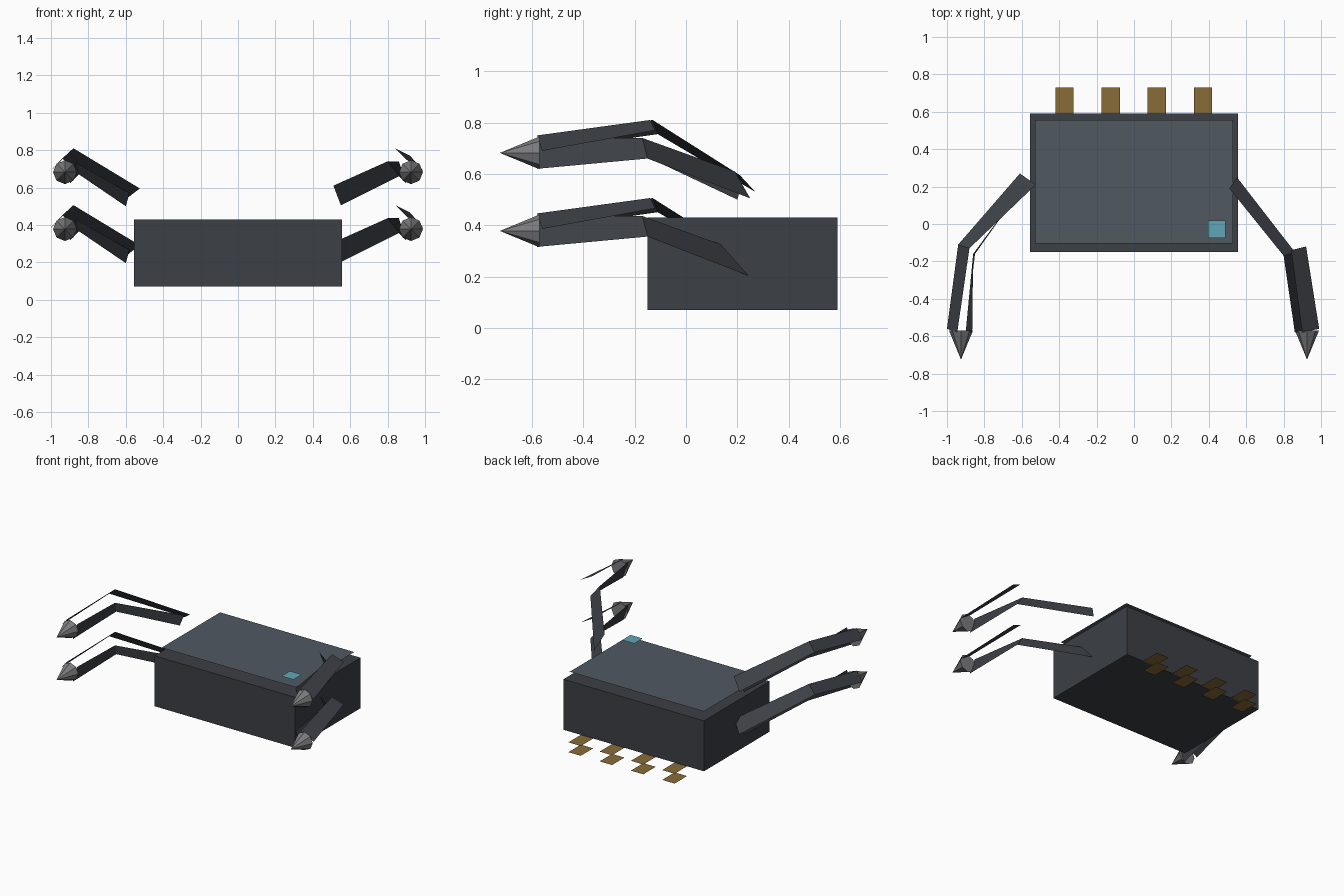
import bpy, math
from mathutils import Matrix

if "Cube" in bpy.data.objects:
    bpy.data.objects.remove(bpy.data.objects["Cube"])


def material(name, rgb):
    m = bpy.data.materials.new(name)
    m.diffuse_color = (*rgb, 1)
    m.use_nodes = True
    m.node_tree.nodes["Principled BSDF"].inputs["Base Color"].default_value = m.diffuse_color
    return m


DARK = material("dark_shell", (0.045, 0.05, 0.06))
SLATE = material("slate", (0.08, 0.10, 0.12))
GOLD = material("gold", (0.25, 0.15, 0.04))
BLUE = material("blue", (0.12, 0.38, 0.48))
STEEL = material("steel", (0.2, 0.2, 0.21))


def mesh_object(name, verts, faces, mat):
    me = bpy.data.meshes.new(name)
    me.from_pydata(verts, [], faces)
    me.materials.append(mat)
    ob = bpy.data.objects.new(name, me)
    bpy.context.collection.objects.link(ob)
    return ob


def sheet(name, x0, x1, y0, y1, z, mat):
    return mesh_object(name, [(x0, y0, z), (x1, y0, z), (x1, y1, z), (x0, y1, z)],
                       [(0, 1, 2, 3)], mat)


def strips(name, ribbons, dz, mat):
    # each ribbon is a list of point pairs joined by quads
    verts, faces = [], []
    for ribbon in ribbons:
        b = len(verts)
        for pair in ribbon:
            verts += [(x, y, z + dz) for x, y, z in pair]
        for i in range(len(ribbon) - 1):
            j = b + 2 * i
            faces.append((j, j + 1, j + 3, j + 2))
    return mesh_object(name, verts, faces, mat)


# body block
bpy.ops.mesh.primitive_cube_add(size=1, location=(0, 0.22, 0.25))
body = bpy.context.object
body.name = "body"
body.scale = (1.11, 0.74, 0.36)
body.data.materials.append(DARK)

# floating lid and indicator, flat sheets
sheet("lid", -0.53, 0.53, -0.105, 0.555, 0.477, SLATE)
sheet("indicator", 0.395, 0.49, -0.075, 0.02, 0.51, BLUE)

# contact pins: upper and lower flat sheets behind the body
for i in range(4):
    x = -0.372 + 0.247 * i
    for level, z in (("upper", 0.07), ("lower", 0.0)):
        sheet(f"{level}_pin_{i + 1}", x - 0.049, x + 0.049, 0.59, 0.73, z, GOLD)

# open-sided arm shells, from root to elbow to wrist
LEFT = [
    [((-0.525, 0.21, 0.595), (-0.61, 0.27, 0.53)),
     ((-0.88, -0.13, 0.81), (-0.94, -0.11, 0.755)),
     ((-0.945, -0.58, 0.75), (-1.0, -0.56, 0.69))],
    [((-0.58, 0.22, 0.57), (-0.60, 0.20, 0.50)),
     ((-0.86, -0.16, 0.73), (-0.85, -0.16, 0.67)),
     ((-0.865, -0.58, 0.735), (-0.90, -0.58, 0.62))],
]
RIGHT = [
    [((0.51, 0.19, 0.61), (0.55, 0.25, 0.505)),
     ((0.80, -0.17, 0.74), (0.86, -0.15, 0.66)),
     ((0.86, -0.58, 0.74), (0.90, -0.58, 0.62))],
    [((0.84, -0.14, 0.81), (0.92, -0.12, 0.77)),
     ((0.90, -0.58, 0.75), (0.99, -0.56, 0.69))],
]

for side, shell, sx in (("left", LEFT, -1), ("right", RIGHT, 1)):
    for level, dz in (("upper", 0.0), ("lower", -0.304)):
        strips(f"{side}_{level}_arm", shell, dz, DARK)
        # pointed claw facing forward
        ring = [(sx * 0.925 + 0.064 * math.cos(k * math.pi / 4), -0.57,
                 0.682 + dz + 0.064 * math.sin(k * math.pi / 4)) for k in range(8)]
        tip = (sx * 0.925, -0.725, 0.682 + dz)
        mesh_object(f"{side}_{level}_claw", ring + [tip],
                    [(k, (k + 1) % 8, 8) for k in range(8)] + [tuple(range(7, -1, -1))], STEEL)
